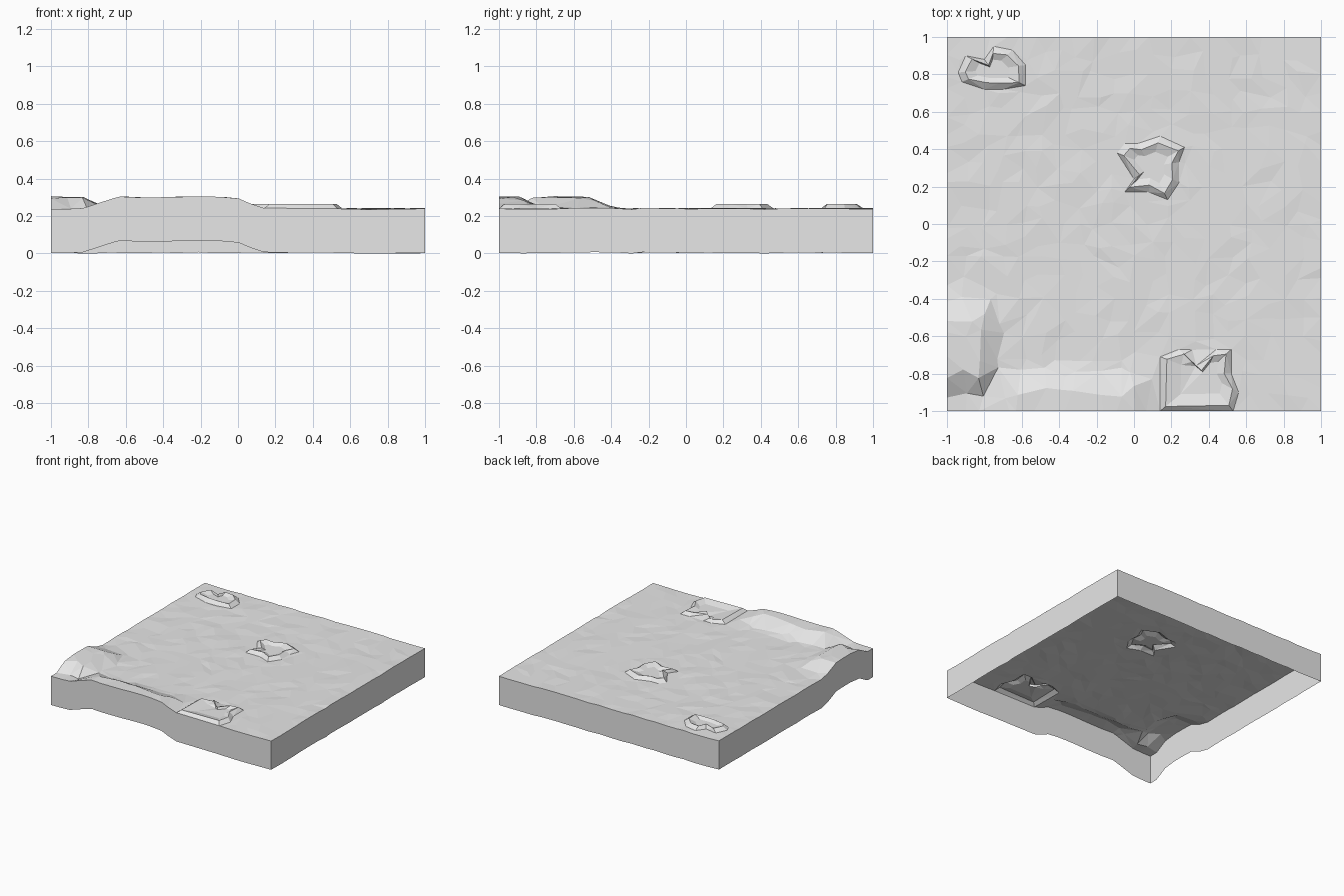
import bpy, bmesh, random
from mathutils import Vector
from mathutils.geometry import delaunay_2d_cdt

random.seed(4)
GROUND, DEPTH, CELLS = 0.245, 0.236, 20

cube = bpy.data.objects.get("Cube")
if cube:
    bpy.data.objects.remove(cube, do_unlink=True)

stone = bpy.data.materials.new("stone grey")
stone.use_nodes = True
stone.diffuse_color = (0.8, 0.8, 0.8, 1)
stone.node_tree.nodes["Principled BSDF"].inputs["Base Color"].default_value = (0.8, 0.8, 0.8, 1)

# Raised rim outlines, counted around each crater
back_crater = [(-0.94, 0.81), (-0.90, 0.90), (-0.80, 0.88), (-0.75, 0.95), (-0.65, 0.93),
               (-0.58, 0.85), (-0.58, 0.74), (-0.70, 0.72), (-0.80, 0.72), (-0.92, 0.76)]
middle_crater = [(0.14, 0.47), (0.27, 0.41), (0.24, 0.33), (0.24, 0.22), (0.18, 0.13),
                 (0.08, 0.17), (-0.05, 0.17), (0.0, 0.24), (-0.09, 0.38), (-0.05, 0.43), (0.02, 0.43)]
front_crater = [(0.14, -1), (0.14, -0.71), (0.24, -0.67), (0.33, -0.76), (0.44, -0.67),
                (0.52, -0.67), (0.52, -0.80), (0.56, -0.90), (0.53, -1)]
craters = [[Vector(p) for p in c] for c in (back_crater, middle_crater, front_crater)]


def ramp(v, a, b):
    """0 at a, 1 at b, eased between."""
    t = max(0, min(1, (v - a) / (b - a)))
    return t * t * (3 - 2 * t)


def ground(p):
    """Ground height with a ridge on the side edge and one on the front edge."""
    x, y = p
    side = ramp(x, -0.69, -0.84) * ramp(y, -0.34, -0.54) * ramp(y, -0.92, -0.80)
    front = ramp(y, -0.75, -0.91) * ramp(x, -0.82, -0.61) * ramp(x, 0.17, -0.06)
    return GROUND + 0.064 * max(side, front)


def inside(p, loop):
    hit = False
    for a, b in zip(loop, loop[1:] + loop[:1]):
        if (a.y > p.y) != (b.y > p.y) and p.x < a.x + (p.y - a.y) * (b.x - a.x) / (b.y - a.y):
            hit = not hit
    return hit


def grown(loop, scale):
    mid = sum(loop, Vector((0, 0))) / len(loop)
    return [mid + (p - mid) * scale for p in loop]


points, heights, edges = [], [], []


def add_loop(loop, lift):
    start, n = len(points), len(loop)
    for p in loop:
        points.append(p)
        heights.append(ground(p) + lift)
    edges.extend((start + i, start + (i + 1) % n) for i in range(n))


# Crater loops: foot, rim, floor
for foot in craters:
    mid = sum(foot, Vector((0, 0))) / len(foot)
    rim = [p + (mid - p).normalized() * 0.038 for p in foot]
    add_loop(foot, 0)
    add_loop(rim, 0.025)
    add_loop(grown(rim, 0.62), 0.008)

# Uneven ground points around the craters
blocked = [grown(c, 1.12) for c in craters]
for i in range(CELLS + 1):
    for j in range(CELLS + 1):
        p = Vector((i, j)) * (2 / CELLS) - Vector((1, 1))
        if 0 < i < CELLS:
            p.x += random.uniform(-0.035, 0.035)
        if 0 < j < CELLS:
            p.y += random.uniform(-0.035, 0.035)
        bump = random.uniform(-0.004, 0.003)
        if not any(inside(p, c) for c in blocked):
            points.append(p)
            heights.append(ground(p) + bump)

verts, _, faces, origins, _, _ = delaunay_2d_cdt(points, edges, [], 0, 1e-5)

# Top sheet
bm = bmesh.new()
made = [bm.verts.new((p.x, p.y, heights[o[0]] if o else ground(p) + 0.015))
        for p, o in zip(verts, origins)]
for f in faces:
    bm.faces.new([made[k] for k in f])
for f in bm.faces:
    f.normal_update()
    if f.normal.z < 0:
        f.normal_flip()

# Merge some nearly flat triangles into larger facets
flat = [e for e in bm.edges if len(e.link_faces) == 2 and e.calc_face_angle() < 0.025]
bmesh.ops.dissolve_edges(bm, edges=flat, use_verts=False)

# Skirt hanging from the border, open underneath
border = [e for e in bm.edges if e.is_boundary]
skirt = bmesh.ops.extrude_edge_only(bm, edges=border)["geom"]
for v in skirt:
    if isinstance(v, bmesh.types.BMVert):
        v.co.z -= DEPTH
for f in bm.faces:
    f.normal_update()
    c = f.calc_center_median()
    if abs(f.normal.z) < 0.05 and f.normal.x * c.x + f.normal.y * c.y < 0:
        f.normal_flip()

# Rest the lowest point on the floor
low = min(v.co.z for v in bm.verts)
for v in bm.verts:
    v.co.z -= low

mesh = bpy.data.meshes.new("ground_tile")
bm.to_mesh(mesh)
bm.free()
mesh.materials.append(stone)
tile = bpy.data.objects.new("ground_tile", mesh)
bpy.context.collection.objects.link(tile)
